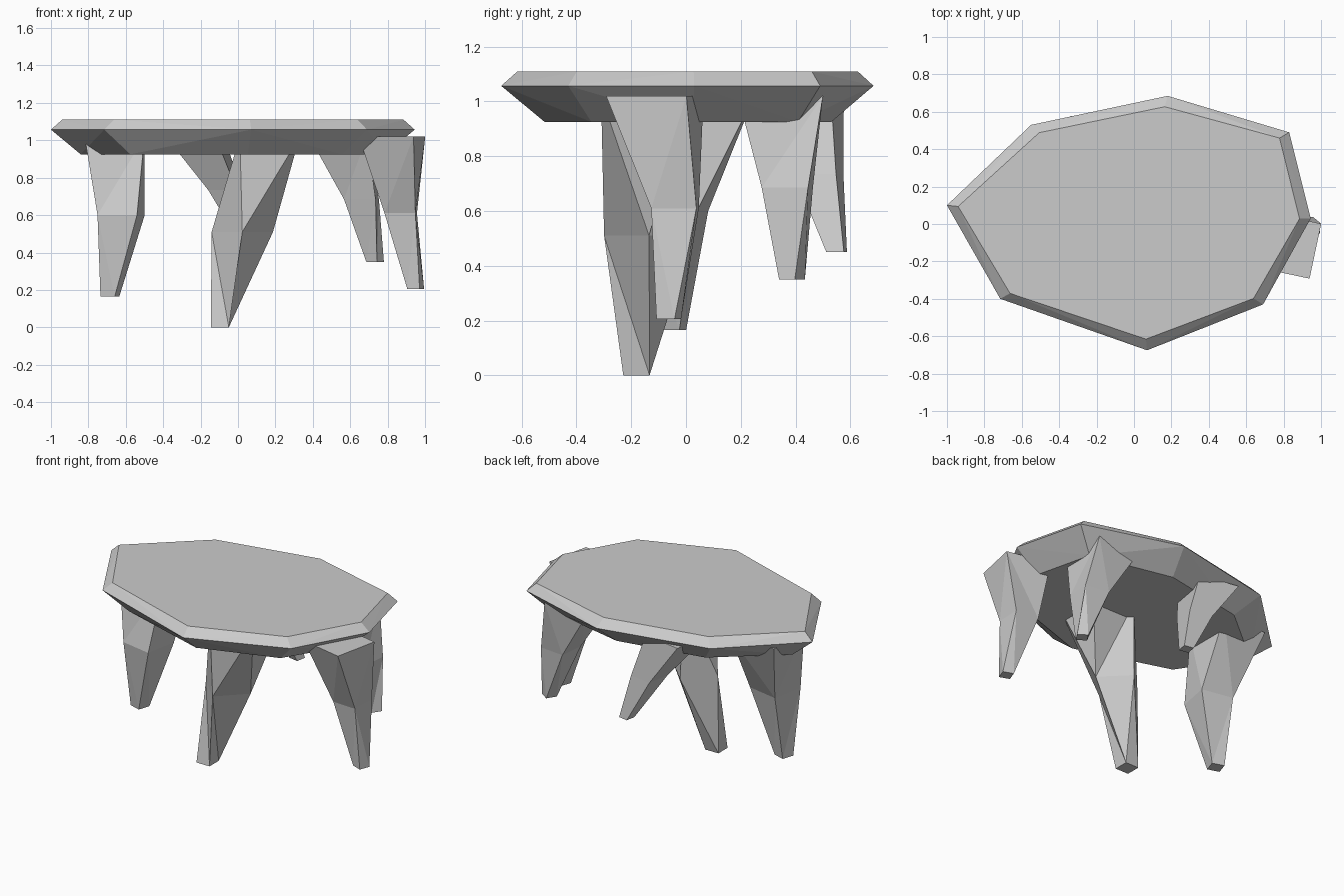
import bpy, bmesh, math

if "Cube" in bpy.data.objects:
    bpy.data.objects.remove(bpy.data.objects["Cube"])

stone = bpy.data.materials.new("plain grey")
stone.diffuse_color = (0.6, 0.6, 0.6, 1)
stone.use_nodes = True
stone.node_tree.nodes["Principled BSDF"].inputs["Base Color"].default_value = stone.diffuse_color


def loft(name, rings):
    """Skin a closed solid through rings of equal point count, bottom to top."""
    bm = bmesh.new()
    loops = [[bm.verts.new(p) for p in ring] for ring in rings]
    n = len(loops[0])
    for low, high in zip(loops, loops[1:]):
        for i in range(n):
            j = (i + 1) % n
            bm.faces.new((low[i], low[j], high[j], high[i]))
    bm.faces.new(loops[0][::-1])
    bm.faces.new(loops[-1])
    # split the twisted quads into flat triangles
    sides = [f for f in bm.faces if len(f.verts) == 4]
    bmesh.ops.triangulate(bm, faces=sides)
    bmesh.ops.recalc_face_normals(bm, faces=bm.faces)
    mesh = bpy.data.meshes.new(name)
    bm.to_mesh(mesh)
    bm.free()
    mesh.materials.append(stone)
    obj = bpy.data.objects.new(name, mesh)
    bpy.context.collection.objects.link(obj)
    return obj


def square(x, y, z, side, turn):
    r = side / math.sqrt(2)
    angles = [math.radians(225 + 90 * k + turn) for k in range(4)]
    return [(x + r * math.cos(a), y + r * math.sin(a), z) for a in angles]


# Tabletop: irregular octagon with a bevelled rim, inset above and below
outline = [(-1, 0.10), (-0.715, -0.40), (0.07, -0.675), (0.69, -0.43),
           (0.945, 0.03), (0.83, 0.49), (0.18, 0.685), (-0.55, 0.53)]


def inset(distance, z):
    ring = []
    for x, y in outline:
        k = 1 - distance / math.hypot(x, y)
        ring.append((x * k, y * k, z))
    return ring


loft("tabletop", [inset(0.16, 0.925), inset(0, 1.057), inset(0.06, 1.11)])

# Legs: foot, knee and top squares, each given as x, y, z, side, turn
legs = {
    "front_leg": [(-0.097, -0.181, 0, 0.096, 0),
                  (0.023, -0.135, 0.51, 0.232, -45),
                  (0.17, -0.15, 1.02, 0.32, 0)],
    "right_leg": [(0.95, -0.063, 0.205, 0.07, -20),
                  (0.87, -0.04, 0.61, 0.165, -3),
                  (0.823, -0.114, 1.02, 0.30, -12)],
    "left_leg": [(-0.685, -0.05, 0.165, 0.08, -18),
                 (-0.625, -0.045, 0.60, 0.215, -11),
                 (-0.66, 0.09, 1.02, 0.32, 0)],
    "back_leg": [(0.05, 0.55, 0.45, 0.065, -10),
                 (-0.07, 0.485, 0.735, 0.155, -10),
                 (-0.23, 0.42, 1.02, 0.27, -10)],
    "back_right_leg": [(0.733, 0.387, 0.35, 0.068, -33),
                       (0.66, 0.37, 0.685, 0.17, -6),
                       (0.535, 0.345, 1.02, 0.31, 0)],
}
for name, sections in legs.items():
    loft(name, [square(*s) for s in sections])
